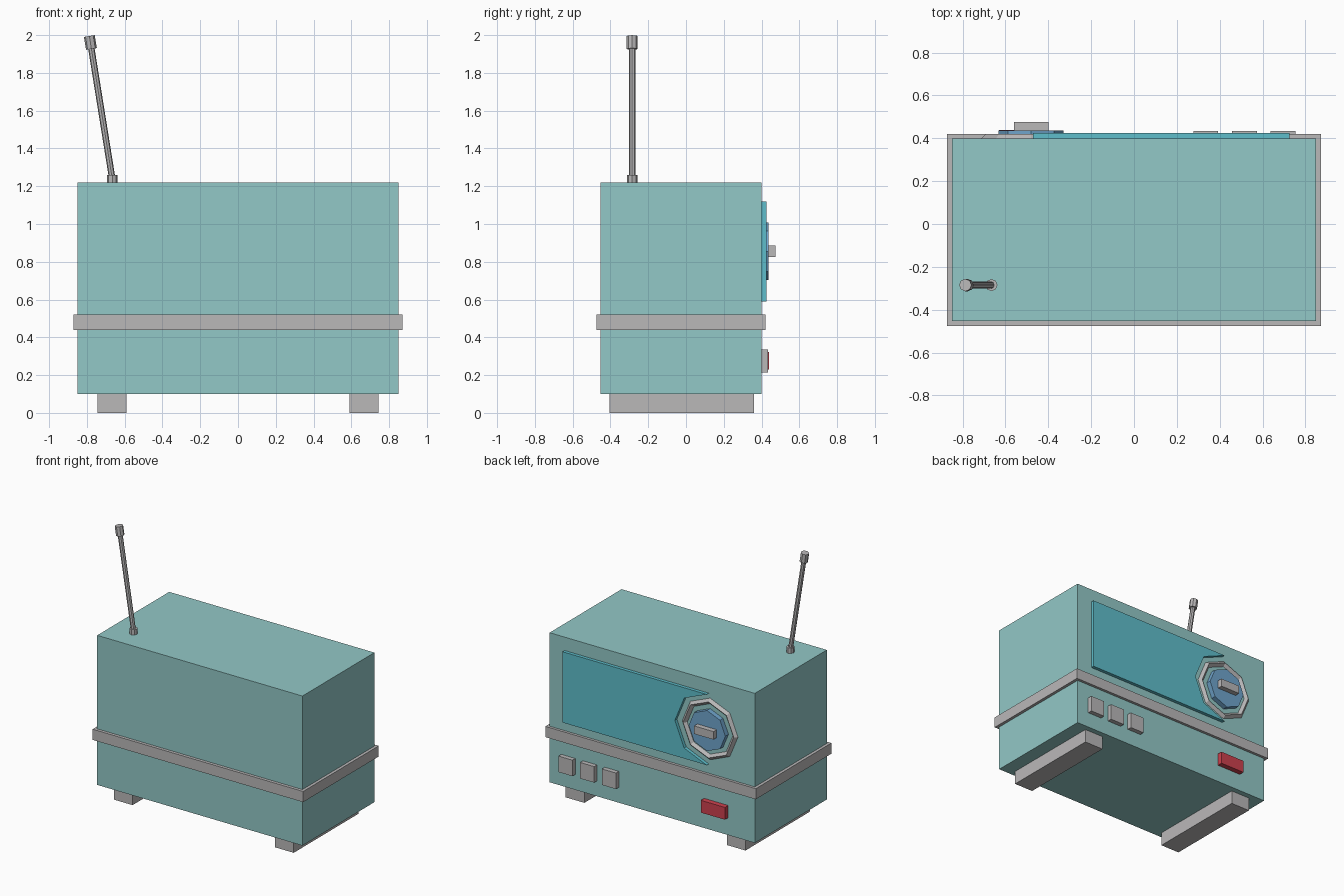
import bpy, bmesh, math
from mathutils import Vector

if "Cube" in bpy.data.objects:
    bpy.data.objects.remove(bpy.data.objects["Cube"])


def material(name, rgb):
    m = bpy.data.materials.new(name)
    m.diffuse_color = (*rgb, 1)
    m.use_nodes = True
    m.node_tree.nodes["Principled BSDF"].inputs["Base Color"].default_value = m.diffuse_color
    return m


TEAL = material("pale_teal", (0.29, 0.58, 0.57))
GREY = material("light_grey", (0.49, 0.48, 0.485))
CYAN = material("cyan_panel", (0.114, 0.515, 0.597))
BLUE = material("dial_blue", (0.162, 0.376, 0.61))
RED = material("red", (0.61, 0.053, 0.076))


def finish(name, bm, mat):
    bmesh.ops.recalc_face_normals(bm, faces=bm.faces)
    me = bpy.data.meshes.new(name)
    bm.to_mesh(me)
    bm.free()
    me.materials.append(mat)
    ob = bpy.data.objects.new(name, me)
    bpy.context.collection.objects.link(ob)
    return ob


def prism(name, pts, y0, y1, mat):
    """Extrude an x/z outline from y0 to y1."""
    bm = bmesh.new()
    face = bm.faces.new([bm.verts.new((x, y0, z)) for x, z in pts])
    new = bmesh.ops.extrude_face_region(bm, geom=[face])["geom"]
    for v in new:
        if isinstance(v, bmesh.types.BMVert):
            v.co.y = y1
    return finish(name, bm, mat)


def box(name, x0, x1, y0, y1, z0, z1, mat):
    return prism(name, [(x0, z0), (x1, z0), (x1, z1), (x0, z1)], y0, y1, mat)


def octagon(cx, cz, r, first=0, last=7):
    return [(cx + r * math.cos(i * math.pi / 4), cz + r * math.sin(i * math.pi / 4))
            for i in range(first, last + 1)]


def rod(name, a, b, r, mat):
    a, b = Vector(a), Vector(b)
    bpy.ops.mesh.primitive_cylinder_add(vertices=8, radius=r, depth=(b - a).length,
                                        location=(a + b) / 2)
    ob = bpy.context.object
    ob.name = name
    ob.rotation_mode = 'QUATERNION'
    ob.rotation_quaternion = (b - a).to_track_quat('Z', 'Y')
    ob.data.materials.append(mat)


# Case, trim band and two foot rails
box("case", -0.85, 0.85, -0.452, 0.40, 0.10, 1.22, TEAL)
box("trim_band", -0.872, 0.872, -0.475, 0.42, 0.44, 0.52, GREY)
for side, s in (("left", -1), ("right", 1)):
    x0, x1 = sorted((s * 0.59, s * 0.745))
    box(side + "_foot", x0, x1, -0.405, 0.36, 0, 0.10, GREY)

# Speaker panel with an octagonal bite around the dial
CX, CZ = -0.48, 0.855
bite = octagon(CX + 0.01, CZ, 0.265, -2, 2)
prism("speaker_panel", [(0.725, CZ + 0.265), (0.725, CZ - 0.265)] + bite, 0.39, 0.425, CYAN)

# Dial: diamond-section ring, disc and grip
bpy.ops.mesh.primitive_torus_add(major_segments=8, minor_segments=4, major_radius=0.21,
                                 minor_radius=0.021, location=(CX, 0.40, CZ),
                                 rotation=(math.pi / 2, 0, 0))
bpy.context.object.name = "dial_ring"
bpy.context.object.data.materials.append(GREY)
prism("dial", octagon(CX, CZ, 0.152), 0.39, 0.437, BLUE)
box("dial_grip", CX - 0.08, CX + 0.08, 0.43, 0.475, CZ - 0.03, CZ + 0.03, GREY)

# Push buttons and red switch
for i in range(3):
    x = 0.335 + i * 0.18
    box(f"button_{i + 1}", x - 0.058, x + 0.058, 0.39, 0.434, 0.215, 0.335, GREY)
box("red_switch", -0.63, -0.43, 0.39, 0.439, 0.23, 0.322, RED)

# Tilted aerial
base, top = Vector((-0.665, -0.285, 1.235)), Vector((-0.787, -0.285, 1.995))
rod("aerial_socket", (-0.665, -0.285, 1.20), (-0.665, -0.285, 1.26), 0.028, GREY)
rod("aerial_rod", base, top.lerp(base, 0.03), 0.017, GREY)
rod("aerial_tip", top.lerp(base, 0.09), top, 0.029, GREY)
